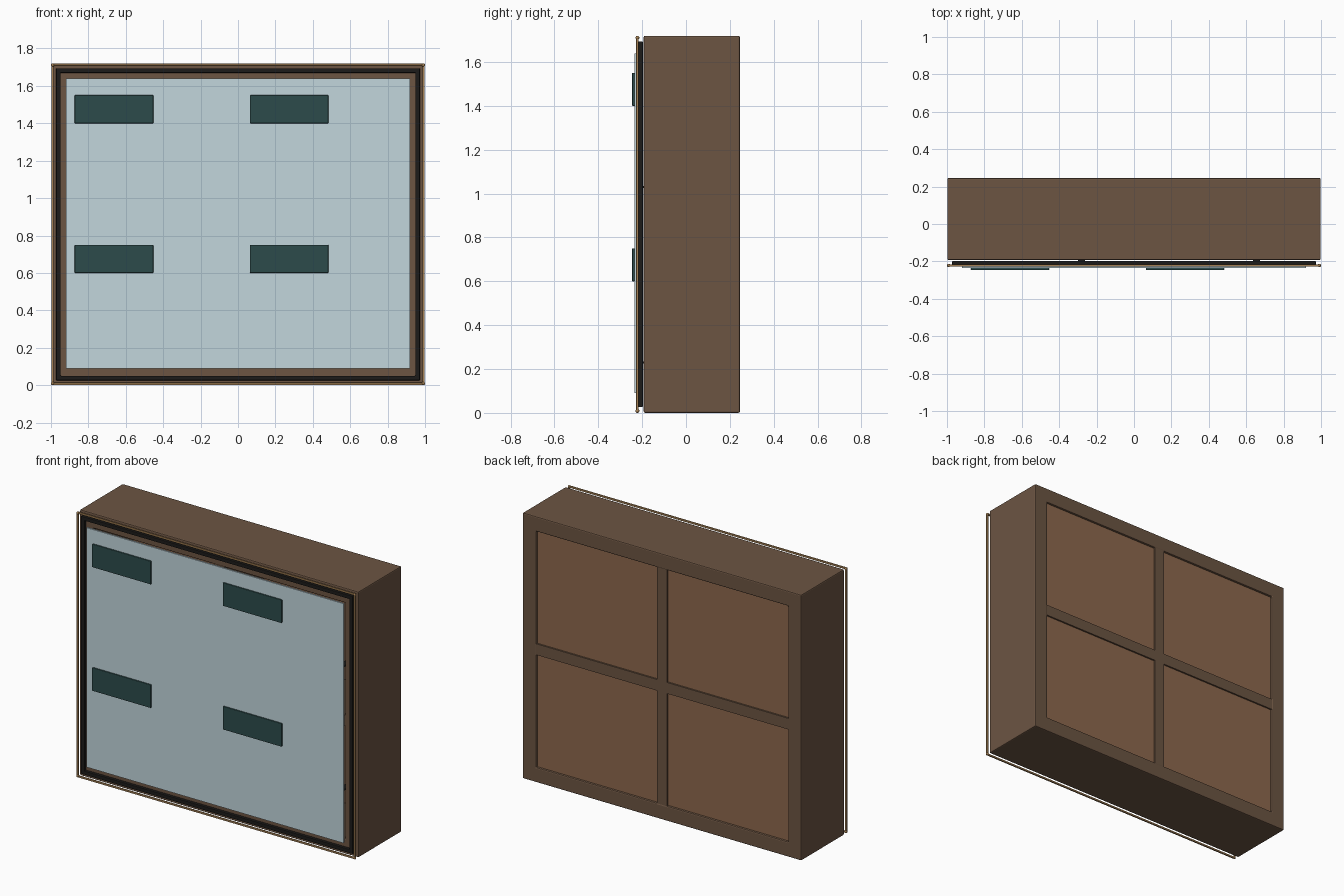
import bpy
from mathutils import Vector

if "Cube" in bpy.data.objects:
    bpy.data.objects.remove(bpy.data.objects["Cube"])

ZC = 0.86  # mid height of the cabinet


def material(name, rgb):
    m = bpy.data.materials.new(name)
    m.diffuse_color = (*rgb, 1)
    m.use_nodes = True
    m.node_tree.nodes["Principled BSDF"].inputs["Base Color"].default_value = m.diffuse_color
    return m


WOOD = material("dark_wood", (0.15, 0.09, 0.055))
PANEL = material("light_wood", (0.27, 0.14, 0.075))
BLACK = material("black_seal", (0.012, 0.011, 0.01))
BRASS = material("brass", (0.38, 0.22, 0.09))
GLASS = material("pale_glass", (0.54, 0.67, 0.72))
TEAL = material("dark_teal", (0.025, 0.07, 0.07))


def box(name, x, y, z, mat, bevel=0):
    """Box from (min, max) pairs."""
    lo, hi = Vector((x[0], y[0], z[0])), Vector((x[1], y[1], z[1]))
    bpy.ops.mesh.primitive_cube_add(size=1, location=(lo + hi) / 2)
    ob = bpy.context.object
    ob.name = name
    ob.scale = hi - lo
    bpy.ops.object.transform_apply(location=False, rotation=False, scale=True)
    ob.data.materials.append(mat)
    if bevel:
        mod = ob.modifiers.new("bevel", "BEVEL")
        mod.width = bevel
        mod.segments = 2
    return ob


def ring(name, hx, hz, w, y, mat, bevel=0):
    """Rectangular picture-frame ring around the cabinet centre."""
    z0, z1 = ZC - hz, ZC + hz
    outer = [(-hx, z0), (hx, z0), (hx, z1), (-hx, z1)]
    inner = [(-hx + w, z0 + w), (hx - w, z0 + w), (hx - w, z1 - w), (-hx + w, z1 - w)]
    verts = [(a, yy, b) for yy in y for a, b in outer + inner]
    faces = []
    for i in range(4):
        j = (i + 1) % 4
        faces += [(i, j, 4 + j, 4 + i), (8 + j, 8 + i, 12 + i, 12 + j),
                  (j, i, 8 + i, 8 + j), (4 + i, 4 + j, 12 + j, 12 + i)]
    me = bpy.data.meshes.new(name)
    me.from_pydata(verts, [], faces)
    me.materials.append(mat)
    ob = bpy.data.objects.new(name, me)
    bpy.context.collection.objects.link(ob)
    if bevel:
        mod = ob.modifiers.new("bevel", "BEVEL")
        mod.width = bevel
        mod.segments = 2
    return ob


# Carcass with a cross divider
ring("cabinet_frame", 0.998, 0.86, 0.097, (-0.193, 0.246), WOOD, 0.007)
box("upright_divider", (-0.036, 0.036), (-0.19, 0.244), (0.09, 1.63), WOOD)
box("shelf_divider", (-0.905, 0.905), (-0.19, 0.2435), (0.824, 0.896), WOOD)

# Seal, brass edging and glass in front
ring("door_seal", 0.972, 0.834, 0.024, (-0.218, -0.197), BLACK, 0.003)
ring("brass_edging", 0.998, 0.859, 0.012, (-0.227, -0.216), BRASS, 0.003)
for sx in (-1, 1):
    for sz in (-1, 1):
        bpy.ops.mesh.primitive_uv_sphere_add(segments=12, ring_count=8, radius=0.009,
                                             location=(sx * 0.991, -0.2215, ZC + sz * 0.851))
        bpy.context.object.name = "brass_corner"
        bpy.context.object.data.materials.append(BRASS)
        bpy.ops.object.shade_smooth()
box("glass_pane", (-0.92, 0.92), (-0.236, -0.225), (0.09, 1.64), GLASS)

# Four cells: back panel, plate on the glass, small peg
for cx in (-0.468, 0.468):
    for cz in (0.46, 1.26):
        box("back_panel", (cx - 0.435, cx + 0.435), (0.215, 0.233),
            (cz - 0.366, cz + 0.366), PANEL)
        lx, lz = cx - 0.195, cz + 0.215
        box("front_plate", (lx - 0.21, lx + 0.21), (-0.246, -0.235),
            (lz - 0.075, lz + 0.075), TEAL, 0.003)
        px, pz = cx + 0.187, cz - 0.23
        box("cell_peg", (px - 0.018, px + 0.018), (-0.199, 0.22),
            (pz - 0.005, pz + 0.005), BLACK)
